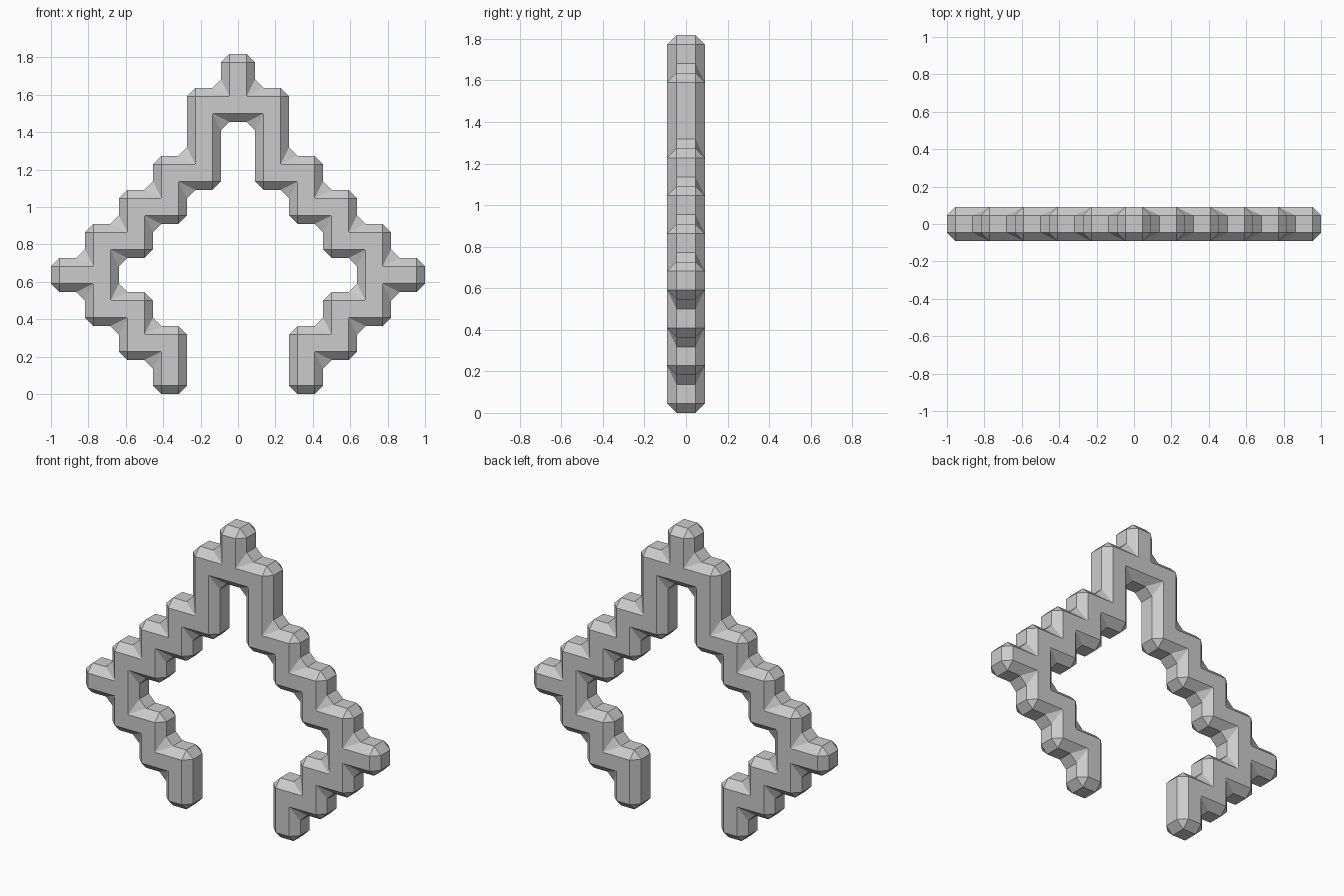
import bpy
import bmesh

cube = bpy.data.objects.get("Cube")
if cube:
    bpy.data.objects.remove(cube, do_unlink=True)

P = 2 / 11       # block size
BEVEL = P / 4    # chamfer on every edge

# Blocks of the right-hand half: column -> filled rows, counted from the ground
COLUMNS = {
    0: (8, 9),
    1: (6, 7, 8),
    2: (0, 1, 5, 6),
    3: (1, 2, 4, 5),
    4: (2, 3, 4),
    5: (3,),
}
cells = {(s * c, r) for c, rows in COLUMNS.items() for r in rows for s in (-1, 1)}

# Single flat colour
grey = bpy.data.materials.new("light grey")
grey.use_nodes = True
COLOUR = (0.6, 0.6, 0.6, 1)
grey.diffuse_color = COLOUR
grey.node_tree.nodes["Principled BSDF"].inputs["Base Color"].default_value = COLOUR

# Front outline of the stepped arch, one square per block
bm = bmesh.new()
for col, row in sorted(cells):
    corners = [(-0.5, 0), (0.5, 0), (0.5, 1), (-0.5, 1)]
    bm.faces.new([bm.verts.new(((col + i) * P, -P / 2, (row + k) * P)) for i, k in corners])
bmesh.ops.remove_doubles(bm, verts=bm.verts[:], dist=0.001)

# Thicken by one block and merge the flat areas
result = bmesh.ops.extrude_face_region(bm, geom=bm.faces[:], use_keep_orig=True)
back = [v for v in result["geom"] if isinstance(v, bmesh.types.BMVert)]
bmesh.ops.translate(bm, verts=back, vec=(0, P, 0))
bmesh.ops.recalc_face_normals(bm, faces=bm.faces[:])
bmesh.ops.dissolve_limit(bm, angle_limit=0.02, verts=bm.verts[:], edges=bm.edges[:])

# Chamfer outer and inner corners alike
bmesh.ops.bevel(bm, geom=bm.edges[:], offset=BEVEL, offset_type="OFFSET",
                segments=1, profile=0.5, affect="EDGES", clamp_overlap=False)
bmesh.ops.recalc_face_normals(bm, faces=bm.faces[:])

mesh = bpy.data.meshes.new("stepped_arch")
bm.to_mesh(mesh)
bm.free()
mesh.materials.append(grey)
arch = bpy.data.objects.new("stepped_arch", mesh)
bpy.context.collection.objects.link(arch)
